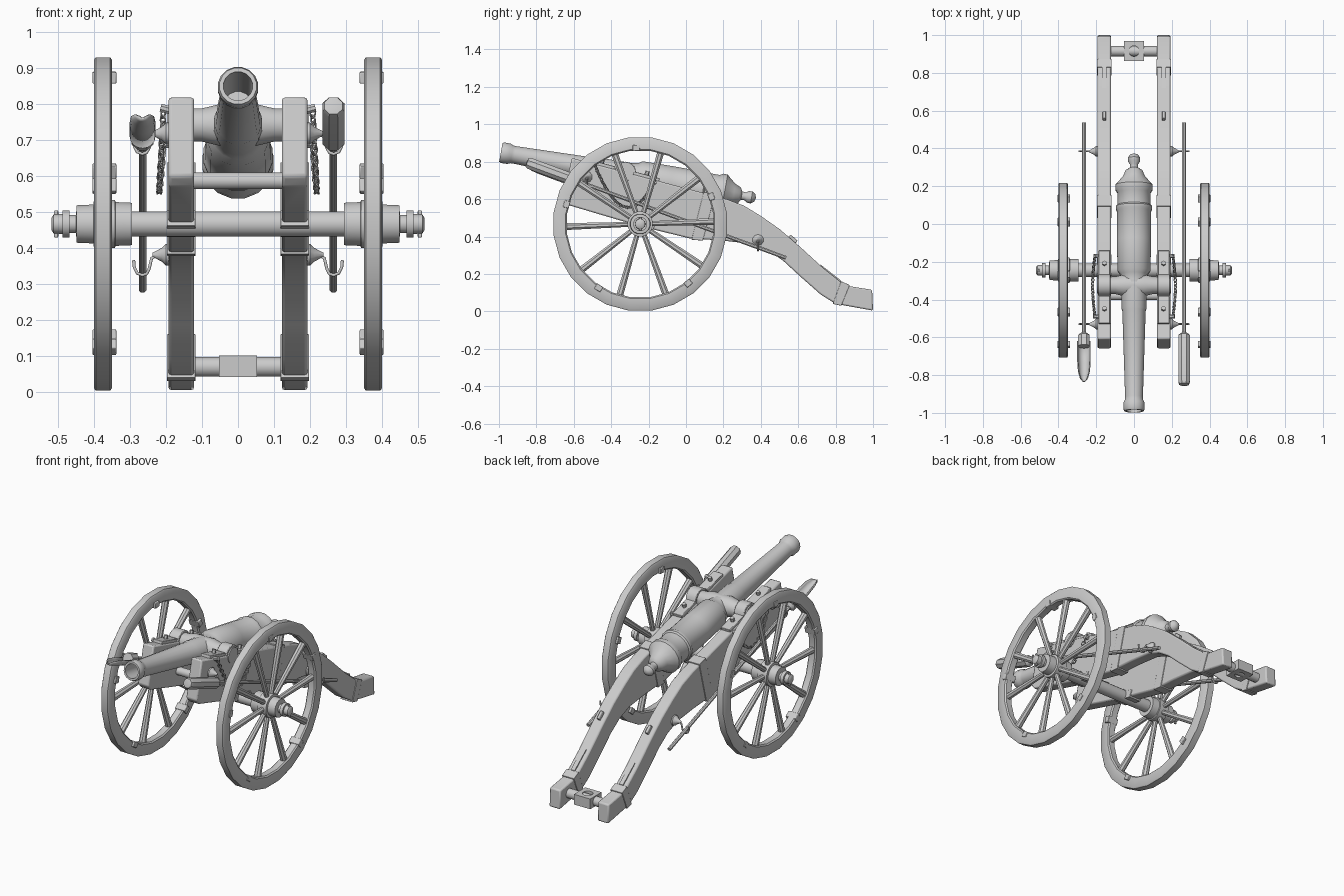
import bpy, bmesh
from math import sin, cos, pi, radians
from mathutils import Vector, Matrix

if "Cube" in bpy.data.objects:
    bpy.data.objects.remove(bpy.data.objects["Cube"])


def finish(name, bm, bevel=0):
    bmesh.ops.remove_doubles(bm, verts=bm.verts, dist=1e-5)
    bmesh.ops.recalc_face_normals(bm, faces=bm.faces)
    me = bpy.data.meshes.new(name)
    bm.to_mesh(me)
    bm.free()
    ob = bpy.data.objects.new(name, me)
    bpy.context.collection.objects.link(ob)
    if bevel:
        m = ob.modifiers.new("Bevel", 'BEVEL')
        m.width = bevel
        m.segments = 2
    return ob


def lathe(name, prof, origin, axis, seg=16, closed=False):
    """Revolve (distance along axis, radius) points about an axis."""
    bm = bmesh.new()
    rot = Vector(axis).to_track_quat('Z', 'Y').to_matrix()
    o = Vector(origin)
    rings = [[bm.verts.new(o + rot @ Vector((r * cos(2 * pi * (i + .5) / seg), r * sin(2 * pi * (i + .5) / seg), t)))
              for i in range(seg)] for t, r in prof]
    pairs = list(zip(rings, rings[1:])) + ([(rings[-1], rings[0])] if closed else [])
    for a, b in pairs:
        for i in range(seg):
            j = (i + 1) % seg
            bm.faces.new((a[i], a[j], b[j], b[i]))
    return finish(name, bm)


def rod(name, a, b, r0, r1=None, seg=12):
    a, b = Vector(a), Vector(b)
    l = (b - a).length
    return lathe(name, [(0, 0), (0, r0), (l, r1 or r0), (l, 0)], a, b - a, seg)


def prism(name, pts, x0, x1, bevel=0):
    """Extrude a side profile of (y, z) points across x."""
    bm = bmesh.new()
    f = bm.faces.new([bm.verts.new((x0, y, z)) for y, z in pts])
    g = bmesh.ops.extrude_face_region(bm, geom=[f])['geom']
    bmesh.ops.translate(bm, vec=(x1 - x0, 0, 0), verts=[v for v in g if isinstance(v, bmesh.types.BMVert)])
    return finish(name, bm, bevel)


def block(name, loc, size, rot_x=0, bevel=0.003):
    bm = bmesh.new()
    M = Matrix.Translation(loc) @ Matrix.Rotation(rot_x, 4, 'X') @ Matrix.Diagonal((*size, 1))
    bmesh.ops.create_cube(bm, size=1, matrix=M)
    return finish(name, bm, bevel)


# Barrel with bore, rings and breech knob
tilt = radians(10.2)
lathe("barrel", [(.3, 0), (.3, .039), (0, .041), (0, .052), (.012, .057), (.045, .056), (.06, .049), (.075, .048),
                 (.54, .063), (.55, .067), (.70, .069), (.735, .075), (.755, .089), (.92, .092), (1.075, .092),
                 (1.085, .098), (1.10, .098), (1.108, .09), (1.175, .09), (1.19, .1), (1.215, .1), (1.23, .086),
                 (1.265, .057), (1.295, .045), (1.308, .023), (1.328, .022), (1.342, .032), (1.362, .033),
                 (1.38, .02), (1.386, 0)], (0, -.99, .85), (0, cos(tilt), -sin(tilt)), 16)
lathe("trunnions", [(-.197, 0), (-.197, .045), (-.10, .047), (-.055, .058), (.055, .058), (.10, .047),
                    (.197, .045), (.197, 0)], (0, -.325, .742), (1, 0, 0), 16)

# Axle and carriage cross pieces
rod("axle", (-.3, -.245, .467), (.3, -.245, .467), .036, seg=16)
rod("front_transom", (-.13, -.38, .587), (.13, -.38, .587), .024)
rod("tail_transom", (-.13, .915, .07), (.13, .915, .07), .028)
# Towing eye: square block with a vertical hole
bm = bmesh.new()
n = 16
loops = []
for z in (.042, .102):
    for hole in (0, 1):
        lp = []
        for i in range(n):
            c, s_ = cos(2 * pi * i / n), sin(2 * pi * i / n)
            k = .028 if hole else .053 / max(abs(c), abs(s_))
            lp.append(bm.verts.new((c * k, .915 + s_ * k, z)))
        loops.append(lp)
for a, b in ((0, 1), (1, 3), (3, 2), (2, 0)):
    for i in range(n):
        j = (i + 1) % n
        bm.faces.new((loops[a][i], loops[a][j], loops[b][j], loops[b][i]))
finish("towing_eye", bm)

CHEEK = [(-.61, .82), (-.2, .711), (.217, .60), (.31, .565), (.40, .51), (.50, .44), (.61, .345), (.73, .235),
         (.83, .155), (.87, .135), (.995, .115), (1.0, .004), (.80, .04), (.72, .09), (.61, .187), (.52, .27),
         (.44, .325), (.35, .36), (.2, .378), (.02, .39), (-.245, .455), (-.44, .512), (-.635, .57), (-.66, .60)]
slope = -radians(15)


def top_z(y):
    return .82 - .266 * (y + .61)


link_mesh = None
for s, side in ((-1, "left"), (1, "right")):
    # Trail cheek and its iron bands
    prism(side + "_cheek", CHEEK, s * .122, s * .193, .008)
    prism(side + "_middle_band", [(.03, .383), (.09, .378), (.155, .623), (.095, .639)], s * .118, s * .197, .002)
    prism(side + "_tail_band", [(.785, .04), (.83, .03), (.875, .14), (.83, .162)], s * .118, s * .197, .002)
    prism(side + "_axle_band", [(-.31, .462), (-.18, .43), (-.16, .47), (-.29, .505)], s * .118, s * .197, .002)
    prism(side + "_tail_tongue", [(.72, .25), (.83, .164), (.83, .15), (.72, .236)], s * .145, s * .17)
    # Cap over the trunnion
    arch = [(-.325 + .058 * cos(a * pi / 8), .742 + .058 * sin(a * pi / 8)) for a in range(9)]
    prism(side + "_trunnion_cap", arch, s * .125, s * .19, .003)
    for k, y in enumerate((-.455, -.215)):
        block(f"{side}_cap_plate_{k}", (s * .157, y, top_z(y) + .006), (.06, .15, .02), slope)
        rod(f"{side}_cap_bolt_{k}", (s * .157, y, top_z(y)), (s * .157, y + .01, top_z(y) + .035), .012, seg=6)
    block(side + "_top_bracket", (s * .157, .57, .385), (.018, .05, .025), -radians(41))

    # Wheel: rim, spokes, clamps, hub
    wc = Vector((s * .375, -.245, .467))
    lathe(side + "_rim", [(-.025, .402), (-.025, .46), (-.02, .467), (.02, .467), (.025, .46), (.025, .402),
                          (.018, .395), (-.018, .395)], wc, (s, 0, 0), 24, closed=True)
    for k in range(10):
        a = radians(2 + 36 * k)
        d = Vector((0, cos(a), sin(a)))
        rod(f"{side}_spoke_{k}", wc + d * .05, wc + d * .405, .014, .02, 8)
    for k in range(5):
        a = radians(21 + 72 * k)
        p = wc + Vector((-s * .004, cos(a), sin(a))) * Vector((1, 0, 0)).length * 1.0
        p = wc + Vector((-s * .004, .407 * cos(a), .407 * sin(a)))
        block(f"{side}_rim_clamp_{k}", p, (.066, .032, .038), a)
    lathe(side + "_hub", [(.295, 0), (.295, .06), (.34, .062), (.342, .068), (.40, .068), (.402, .055), (.448, .053),
                          (.45, .025), (.468, .025), (.468, .038), (.488, .038), (.488, .028), (.512, .027),
                          (.518, .018), (.518, 0)], (0, -.245, .467), (s, 0, 0), 16)
    block(side + "_linchpin", (s * .505, -.245, .467), (.012, .012, .075))

    # Hooks that carry the tools
    for k, y in enumerate((-.53, .385)):
        z = .29 + .368 * (.525 - y)
        lathe(f"{side}_hook_base_{k}", [(.19, .03), (.2, .03), (.212, .019), (.238, .005), (.238, 0)],
              (0, y, z + .04), (s, 0, 0), 10)
        cu = bpy.data.curves.new(f"{side}_hook_{k}", 'CURVE')
        cu.dimensions = '3D'
        cu.bevel_depth = .005
        cu.bevel_resolution = 1
        cu.use_fill_caps = True
        sp = cu.splines.new('POLY')
        path = [(.225, .04), (.24, .03), (.247, 0), (.254, -.013), (.266, -.017), (.28, -.011), (.288, .005), (.29, .025)]
        sp.points.add(len(path) - 1)
        for q, (x, dz) in zip(sp.points, path):
            q.co = (s * x, y, z + dz, 1)
        bpy.context.collection.objects.link(bpy.data.objects.new(f"{side}_hook_{k}", cu))

    # Hanging chain of alternating links
    a, b, count = Vector((s * .207, -.17, .69)), Vector((s * .207, -.49, .79)), 27
    sag = lambda u: a.lerp(b, u) + Vector((s * .012 * sin(pi * u), 0, -.72 * u * (1 - u)))
    pts = [sag(i / 300) for i in range(301)]
    total = sum((q - p).length for p, q in zip(pts, pts[1:]))
    run, nxt, k = 0, 0, 0
    for p, q in zip(pts, pts[1:]):
        if run >= nxt:
            if link_mesh is None:
                bpy.ops.mesh.primitive_torus_add(major_radius=.009, minor_radius=.0025, major_segments=10, minor_segments=5)
                link_mesh = bpy.context.object.data
                bpy.data.objects.remove(bpy.context.object)
            ob = bpy.data.objects.new(f"{side}_chain_link_{k}", link_mesh)
            bpy.context.collection.objects.link(ob)
            ob.matrix_world = (Matrix.Translation(p) @ (q - p).to_track_quat('X', 'Z').to_matrix().to_4x4()
                               @ Matrix.Rotation(radians(45 + 90 * (k % 2)), 4, 'X') @ Matrix.Diagonal((1.5, 1, 1, 1)))
            nxt += total / count
            k += 1
        run += (q - p).length
    for k, p in enumerate((a, b)):
        rod(f"{side}_chain_staple_{k}", (s * .15, p.y, min(p.z, top_z(p.y) - .015)), p + Vector((s * .008, 0, 0)), .012, seg=8)

# Tools: brush on the right, ladle on the left
d = Vector((0, -1, .368)).normalized()
up = Vector((0, .368, 1)).normalized()
for s, name in ((1, "brush"), (-1, "ladle")):
    o = Vector((s * .265, .535, .286))
    rod(name + "_handle", o, o + d * 1.22, .011, seg=8)
    end = [(1.46, .033), (1.475, .027), (1.48, 0)] if s > 0 else [(1.26, .033), (1.26, 0)]
    lathe(name + "_head", [(1.185, 0), (1.185, .015), (1.2, .033)] + end, o, d, 8)
# Open scoop of the ladle
bm = bmesh.new()
rows = []
for t, r in ((1.23, .036), (1.34, .036), (1.40, .032), (1.435, .022), (1.45, .008)):
    c = o + d * t - up * (.036 - r) * .8
    rows.append([bm.verts.new(c + Vector((r * cos(q), 0, 0)) + up * r * sin(q))
                 for q in (pi + pi * i / 8 for i in range(9))])
for p, q in zip(rows, rows[1:]):
    for i in range(8):
        bm.faces.new((p[i], p[i + 1], q[i + 1], q[i]))
scoop = finish("ladle_scoop", bm)
scoop.modifiers.new("Thickness", 'SOLIDIFY').thickness = .005

# Smooth shading with sharp edges kept
for ob in bpy.context.scene.objects:
    ob.select_set(ob.type == 'MESH')
bpy.context.view_layer.objects.active = scoop
bpy.ops.object.shade_smooth_by_angle(angle=radians(38))
